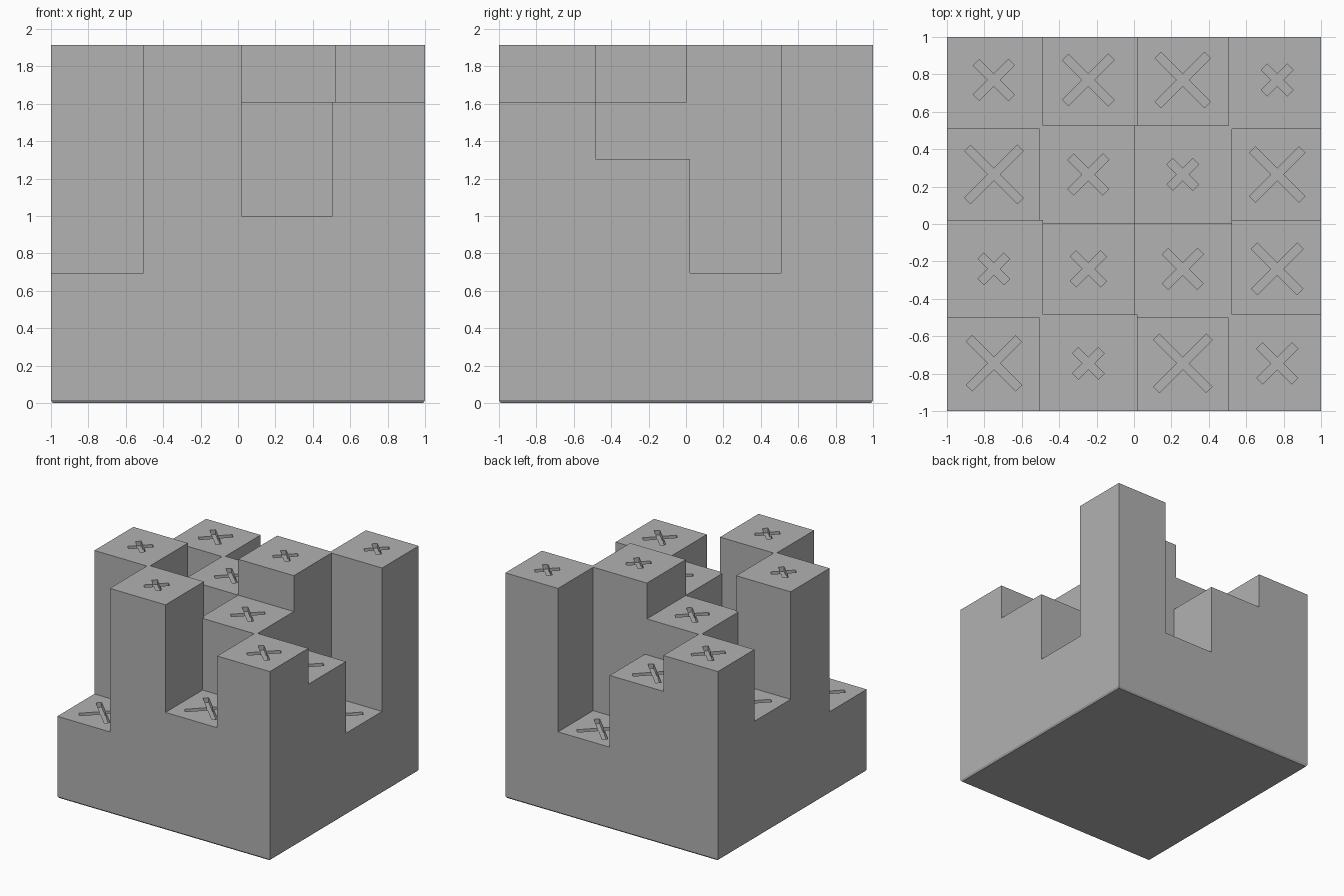
import bpy, bmesh
from math import pi, cos, sin, sqrt
from mathutils import Matrix, Vector

if "Cube" in bpy.data.objects:
    bpy.data.objects.remove(bpy.data.objects["Cube"])

grey = bpy.data.materials.new("mid grey")
grey.use_nodes = True
grey.diffuse_color = (0.445, 0.445, 0.445, 1)
grey.node_tree.nodes["Principled BSDF"].inputs["Base Color"].default_value = grey.diffuse_color

# Storey count of each tower, front row first, left to right in x
LEVELS = ((2, 6, 3, 5), (6, 0, 5, 4), (3, 5, 6, 2), (5, 4, 2, 6))
# Half-span of the cross cut into a tower of each storey count
SPANS = (0.097, 0.118, 0.148, 0.157, 0.138, 0.11, 0.085)
PITCH, FIRST, HALF = 0.505, -0.749, 0.262
BASE, STOREY, GROOVE, DEPTH = 0.085, 0.305, 0.045, 0.04
LIP = 0.015


def add_object(name, bm):
    bmesh.ops.recalc_face_normals(bm, faces=bm.faces)
    mesh = bpy.data.meshes.new(name)
    bm.to_mesh(mesh)
    bm.free()
    mesh.materials.append(grey)
    obj = bpy.data.objects.new(name, mesh)
    bpy.context.collection.objects.link(obj)
    return obj


def box(name, low, high):
    bm = bmesh.new()
    low, high = Vector(low), Vector(high)
    place = Matrix.Translation((low + high) / 2) @ Matrix.Diagonal((*(high - low), 1))
    bmesh.ops.create_cube(bm, size=1, matrix=place)
    return add_object(name, bm)


def cross_cutter(x, y, top, span):
    """Diagonal cross prism: one arm outline turned four times, then extruded."""
    w = GROOVE / 2
    arm = span * sqrt(2) - w
    bm = bmesh.new()
    verts = []
    for quarter in range(4):
        a = pi / 4 + quarter * pi / 2
        for u, v in ((arm, -w), (arm, w), (w, w)):
            verts.append(bm.verts.new((x + u * cos(a) - v * sin(a),
                                       y + u * sin(a) + v * cos(a), top - DEPTH)))
    face = bm.faces.new(verts)
    new = bmesh.ops.extrude_face_region(bm, geom=[face])["geom"]
    bmesh.ops.translate(bm, vec=(0, 0, 2 * DEPTH),
                        verts=[g for g in new if isinstance(g, bmesh.types.BMVert)])
    return add_object("cross_cutter", bm)


def carve(obj, cutter):
    mod = obj.modifiers.new("cross groove", 'BOOLEAN')
    mod.operation, mod.solver, mod.object = 'DIFFERENCE', 'EXACT', cutter
    bpy.context.view_layer.update()
    graph = bpy.context.evaluated_depsgraph_get()
    carved = bpy.data.meshes.new_from_object(obj.evaluated_get(graph))
    obj.modifiers.clear()
    obj.data = carved
    bpy.data.objects.remove(cutter)


def clip(v):
    return max(-1, min(1, v))


# Foot plate with its lower edge drawn in
foot = box("foot_plate", (-1, -1, 0), (1, 1, LIP))
for vert in foot.data.vertices:
    if vert.co.z < LIP / 2:
        vert.co.x *= 0.99
        vert.co.y *= 0.99

# Slightly overlapping towers, each with a cross grooved into its top
for row, levels in enumerate(LEVELS):
    for col, level in enumerate(levels):
        x, y = FIRST + PITCH * col, FIRST + 0.004 + PITCH * row
        top = BASE + STOREY * level
        tower = box(f"tower_row{row + 1}_column{col + 1}",
                    (clip(x - HALF), clip(y - HALF), LIP),
                    (clip(x + HALF), clip(y + HALF), top))
        carve(tower, cross_cutter(x, y, top, SPANS[level]))
